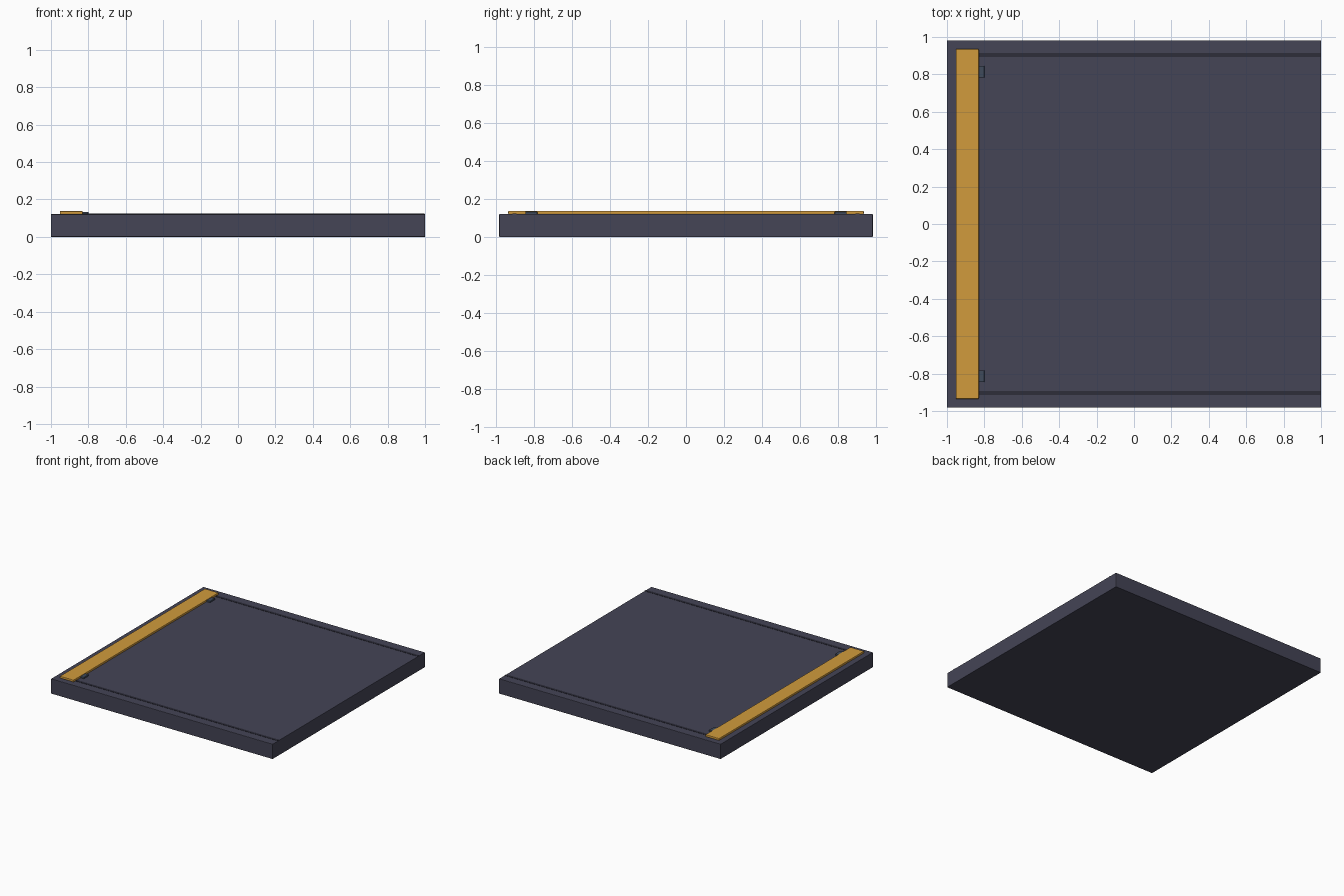
import bpy

if "Cube" in bpy.data.objects:
    bpy.data.objects.remove(bpy.data.objects["Cube"])


def material(name, rgb):
    m = bpy.data.materials.new(name)
    m.diffuse_color = (*rgb, 1)
    m.use_nodes = True
    m.node_tree.nodes["Principled BSDF"].inputs["Base Color"].default_value = m.diffuse_color
    return m


def box(name, x, y, z, mat, bevel=0.0):
    """Box spanning the (min, max) ranges on each axis."""
    bpy.ops.mesh.primitive_cube_add(size=1)
    ob = bpy.context.object
    ob.name = name
    ob.location = [(a + b) / 2 for a, b in (x, y, z)]
    ob.scale = [b - a for a, b in (x, y, z)]
    bpy.ops.object.transform_apply(location=True, scale=True)
    ob.data.materials.append(mat)
    if bevel:
        mod = ob.modifiers.new("soft_edges", 'BEVEL')
        mod.width = bevel
        mod.segments = 2
    return ob


slate = material("slate", (0.058, 0.058, 0.092))
dark = material("dark_slate", (0.026, 0.026, 0.042))
amber = material("amber", (0.64, 0.33, 0.045))
steel = material("steel_blue", (0.05, 0.07, 0.105))

TOP = 0.122

# Main slab
box("slab", (-1, 1), (-0.982, 0.982), (0, TOP), slate, 0.003)

# Raised edge strip along the left side
box("edge_strip", (-0.953, -0.83), (-0.935, 0.935), (TOP - 0.002, 0.138), amber, 0.004)

# Thin seam lines and small clips, one per side
for side, s in (("front", -1), ("back", 1)):
    y = sorted((s * 0.892, s * 0.913))
    box(side + "_seam", (-0.87, 0.998), y, (TOP - 0.004, TOP + 0.002), dark)
    y = sorted((s * 0.782, s * 0.845))
    box(side + "_clip", (-0.86, -0.80), y, (TOP - 0.004, 0.134), steel, 0.003)
